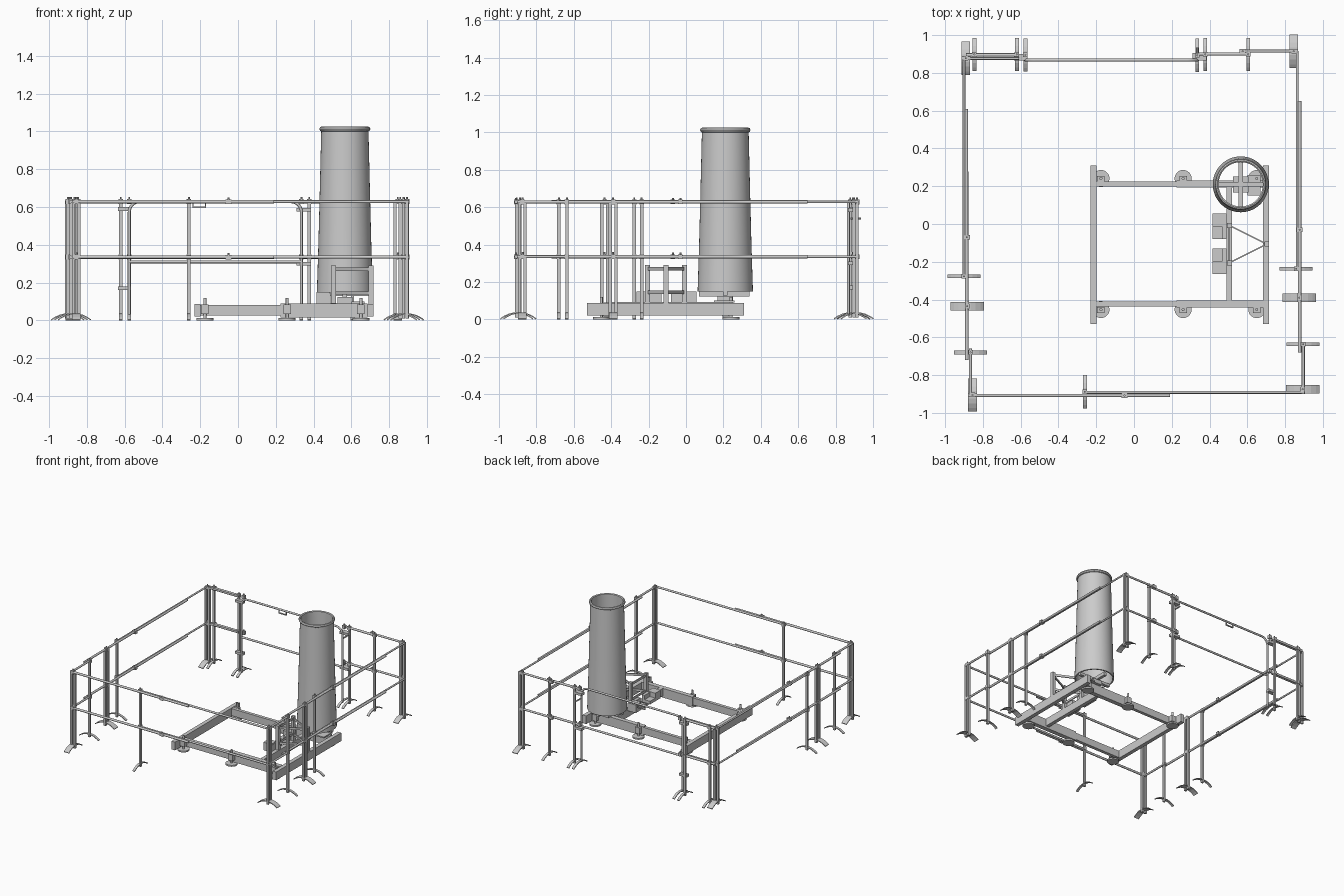
import bpy, bmesh, math
from mathutils import Vector

if "Cube" in bpy.data.objects:
    bpy.data.objects.remove(bpy.data.objects["Cube"])


def finish(name, bm, smooth=False):
    bmesh.ops.recalc_face_normals(bm, faces=bm.faces)
    me = bpy.data.meshes.new(name)
    bm.to_mesh(me)
    bm.free()
    ob = bpy.data.objects.new(name, me)
    bpy.context.collection.objects.link(ob)
    if smooth:
        bpy.context.view_layer.objects.active = ob
        ob.select_set(True)
        bpy.ops.object.shade_smooth_by_angle(angle=math.radians(35))
        ob.select_set(False)
    return ob


def box(name, x0, x1, y0, y1, z0, z1):
    bm = bmesh.new()
    bmesh.ops.create_cube(bm, size=1)
    for v in bm.verts:
        v.co = Vector(((x0 + x1) / 2 + v.co.x * (x1 - x0),
                       (y0 + y1) / 2 + v.co.y * (y1 - y0),
                       (z0 + z1) / 2 + v.co.z * (z1 - z0)))
    return finish(name, bm)


def rod(name, a, b, r, n=12):
    a, b = Vector(a), Vector(b)
    bm = bmesh.new()
    bmesh.ops.create_cone(bm, cap_ends=True, segments=n, radius1=r, radius2=r, depth=(b - a).length)
    rot = Vector((0, 0, 1)).rotation_difference(b - a).to_matrix()
    for v in bm.verts:
        v.co = rot @ v.co + (a + b) / 2
    return finish(name, bm, True)


def bar(name, a, b, w, h):
    # flat bar between two points, width w across and height h
    a, b = Vector(a), Vector(b)
    d = (b - a).normalized()
    s = d.cross(Vector((0, 0, 1))).normalized()
    u = s.cross(d)
    bm = bmesh.new()
    ends = [[bm.verts.new(p + s * i * w / 2 + u * j * h / 2)
             for i, j in ((-1, -1), (1, -1), (1, 1), (-1, 1))] for p in (a, b)]
    bm.faces.new(ends[0])
    bm.faces.new(ends[1])
    for i in range(4):
        k = (i + 1) % 4
        bm.faces.new((ends[0][i], ends[0][k], ends[1][k], ends[1][i]))
    return finish(name, bm)


def lathe(name, cx, cy, prof, n=64):
    bm = bmesh.new()
    rings = [[bm.verts.new((cx + r * math.cos(2 * math.pi * i / n),
                            cy + r * math.sin(2 * math.pi * i / n), z))
              for i in range(n)] for r, z in prof]
    for a, b in zip(rings, rings[1:] + rings[:1]):
        for i in range(n):
            k = (i + 1) % n
            bm.faces.new((a[i], a[k], b[k], b[i]))
    return finish(name, bm, True)


def arch_foot(x, y, along, w):
    # bent strip standing on its two ends
    top = [(-.088, .006), (-.07, .018), (-.045, .03), (-.02, .036),
           (.02, .036), (.045, .03), (.07, .018), (.088, .006)]
    bm = bmesh.new()
    rows = []
    for t, z in top:
        pts = [(t, -w / 2, z), (t, w / 2, z), (t * .97, w / 2, z - .006), (t * .97, -w / 2, z - .006)]
        rows.append([bm.verts.new((x + p[0], y + p[1], p[2]) if along == 'x' else
                                  (x + p[1], y + p[0], p[2])) for p in pts])
    for a, b in zip(rows, rows[1:]):
        for i in range(4):
            k = (i + 1) % 4
            bm.faces.new((a[i], a[k], b[k], b[i]))
    bm.faces.new(rows[0])
    bm.faces.new(rows[-1])
    finish("fence_foot", bm)


# fence posts: x, y, foot direction, wide (double) post or not
posts = [(-.89, .878, 'y', 1), (.845, .915, 'y', 1), (-.855, -.905, 'y', 1), (.893, -.875, 'x', 1),
         (-.883, -.435, 'x', 1), (.875, -.39, 'x', 1),
         (-.845, .898, 'y', 0), (-.62, .898, 'y', 0), (-.575, .895, 'y', 0), (.335, .893, 'y', 0),
         (.377, .898, 'y', 0), (.605, .898, 'y', 0), (-.26, -.888, 'y', 0),
         (-.9, -.277, 'x', 0), (-.865, -.68, 'x', 0), (.858, -.237, 'x', 0), (.895, -.637, 'x', 0)]
for x, y, d, wide in posts:
    arch_foot(x, y, d, .046 if wide else .02)
    for o in ((-.015, .015) if wide else (0,)):
        px, py = (x, y + o) if d == 'x' else (x + o, y)
        if not (y > .8 and x in (-.575, .335)):
            box("fence_post", px - .0085, px + .0085, py - .0085, py + .0085, .01, .635)
    for z in (.335, .628):
        box("rail_clamp", x - .012, x + .012, y - .012, y + .012, z - .013, z + .013)
        rod("clamp_knob", (x, y, z), (x, y, z + .024), .005, 8)

# telescoping rails at two heights: start, end, radius
rails = [((-.9, .89), (-.9, -.28), .007), ((-.887, .61), (-.885, -.72), .009), ((-.866, -.66), (-.866, -.905), .008),
         ((.864, .915), (.864, -.24), .007), ((.877, .65), (.877, -.68), .009), ((.896, -.635), (.896, -.9), .008),
         ((-.87, -.908), (.19, -.908), .009), ((-.26, -.891), (.9, -.891), .008),
         ((-.89, .895), (-.61, .895), .009), ((-.9, .876), (-.61, .876), .007),
         ((.34, .9), (.61, .9), .009), ((.56, .915), (.86, .915), .008)]
for a, b, r in rails:
    for z in (.335, .628):
        rod("fence_rail", (*a, z), (*b, z), r)
for p in ((-.05, -.908), (-.885, -.07), (.877, -.03), (.575, .915)):
    for z in (.335, .628):
        box("rail_joint", p[0] - .016, p[0] + .016, p[1] - .012, p[1] + .012, z - .012, z + .012)
        rod("joint_knob", (*p, z), (*p, z + .022), .005, 8)

# gate: bent tube with rounded upper corners
gx0, gx1, gy, gz, rad = -.575, .335, .868, .628, .055
path = [(gx0, .02)]
for cx, a0 in ((gx0 + rad, 180), (gx1 - rad, 90)):
    for i in range(9):
        t = math.radians(a0 - i * 90 / 8)
        path.append((cx + rad * math.cos(t), gz - rad + rad * math.sin(t)))
path.append((gx1, .02))
cu = bpy.data.curves.new("gate_frame", 'CURVE')
cu.dimensions = '3D'
cu.bevel_depth = .008
cu.bevel_resolution = 2
cu.use_fill_caps = True
sp = cu.splines.new('POLY')
sp.points.add(len(path) - 1)
for p, (x, z) in zip(sp.points, path):
    p.co = (x, gy, z, 1)
bpy.context.collection.objects.link(bpy.data.objects.new("gate_frame", cu))
rod("gate_lower_rail", (gx0, gy, .31), (gx1, gy, .31), .008)

# gate hinges, latch and pull handle
for z in (.17, .59):
    box("gate_hinge", -.635, -.565, .866, .9, z - .01, z + .01)
for z in (.3, .585):
    box("gate_latch", .31, .385, .866, .905, z - .01, z + .01)
rod("latch_handle", (.335, .88, .54), (.335, .935, .54), .006, 8)
box("gate_pull", -.24, -.17, .862, .872, .595, .602)
for x in (-.24, -.175):
    box("gate_pull_leg", x, x + .006, .862, .872, .595, .625)

# base frame beams
for x in (-.214, .7):
    box("end_beam", x - .016, x + .016, -.53, .31, .02, .087)
for y in (-.423, .211):
    box("long_beam", -.2, .686, y - .013, y + .013, .025, .083)
    box("long_beam_sleeve", .225, .686, y - .018, y + .018, .015, .09)
box("cross_beam", .49, .52, -.41, .195, .03, .092)

# levelling feet
for y, s in ((.211, 1), (-.423, -1)):
    for x in (-.175, .26, .65):
        yy = y + s * .03
        rod("levelling_pad", (x, yy, 0), (x, yy, .012), .045, 32)
        rod("levelling_screw", (x, yy, .01), (x, yy, .12), .008)
        box("levelling_bracket", x - .02, x + .02, yy - .018, yy + .014, .035, .085)

# stack tube with rolled rim and inner wall
cx, cy = .565, .21
lathe("stack_tube", cx, cy, [(.148, .148), (.14, .4), (.134, .63), (.125, 1.0), (.131, 1.003), (.135, 1.012),
                             (.131, 1.022), (.124, 1.025), (.117, 1.02), (.117, 1.0), (.126, .63), (.138, .148)])
# cross mount under the stack
box("mount_cross", cx - .012, cx + .012, cy - .14, cy + .13, .122, .15)
box("mount_cross", cx - .142, cx + .142, cy - .012, cy + .012, .128, .15)
box("mount_block", cx - .04, cx + .04, cy - .042, cy + .042, .09, .124)
box("mount_plate", .6, .67, .15, .26, .09, .1)

# support stand: three posts joined by flat bars
P = [(.505, -.008), (.505, -.206), (.703, -.106)]
for x, y in P:
    box("stand_post", x - .013, x + .013, y - .013, y + .013, .085, .29)
for i in range(3):
    a, b = P[i], P[(i + 1) % 3]
    for z in (.27, .145):
        bar("stand_bar", (*a, z), (*b, z), .007, .018)

# stepped ballast blocks beside the cross beam
for y0, y1, s in ((-.08, .055, 1), (-.265, -.13, -1)):
    ym = (y0 + y1) / 2
    box("ballast_low", .415, .485, y0, y1, .085, .11)
    box("ballast_high", .415, .485, ym if s > 0 else y0, y1 if s > 0 else ym, .11, .15)
    box("ballast_side", .465, .49, y0, y1, .085, .145)
